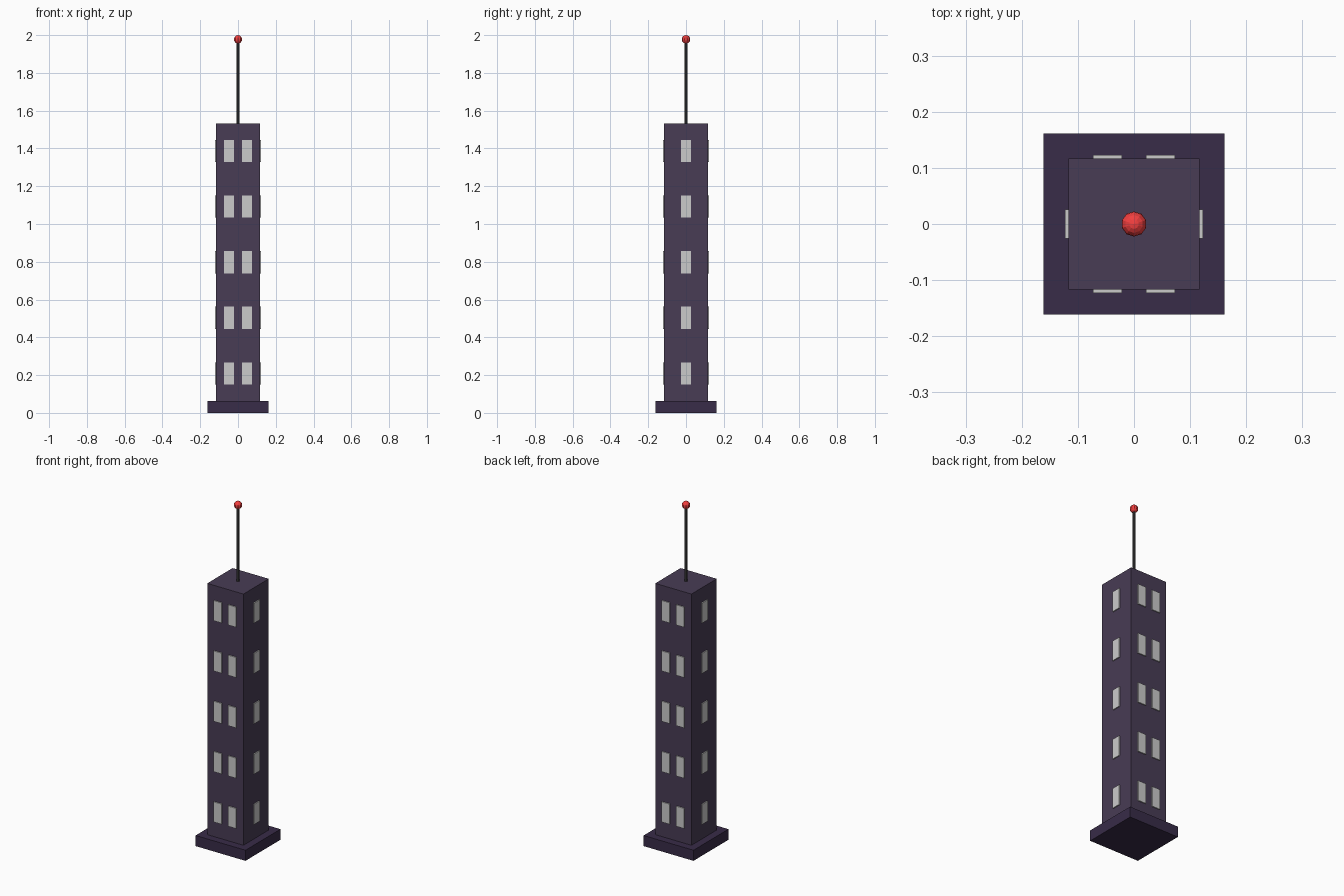
import bpy

if "Cube" in bpy.data.objects:
    bpy.data.objects.remove(bpy.data.objects["Cube"])

def material(name, color):
    m = bpy.data.materials.new(name)
    m.diffuse_color = (*color, 1)
    m.use_nodes = True
    m.node_tree.nodes["Principled BSDF"].inputs["Base Color"].default_value = m.diffuse_color
    return m

def finish(name, mat):
    ob = bpy.context.object
    ob.name = name
    if mat:
        ob.data.materials.append(mat)
    return ob

def box(name, center, size, mat=None):
    bpy.ops.mesh.primitive_cube_add(size=1, location=center)
    ob = finish(name, mat)
    ob.scale = size
    bpy.ops.object.transform_apply(location=False, rotation=False, scale=True)
    return ob

base_mat = material("dark_purple", (0.04, 0.025, 0.065))
wall_mat = material("purple", (0.065, 0.045, 0.09))
mast_mat = material("charcoal", (0.05, 0.05, 0.05))
red_mat = material("red", (0.9, 0.05, 0.05))

BASE_H, TOP, HALF = 0.062, 1.532, 0.117

# Plinth and tower body
box("base", (0, 0, BASE_H / 2), (0.323, 0.323, BASE_H), base_mat)
box("tower", (0, 0, (BASE_H + TOP) / 2), (2 * HALF, 2 * HALF, TOP - BASE_H), wall_mat)

# Windows: a pair on front and back, one on each side, for five floors
W, H, T = 0.052, 0.118, 0.012
for floor in range(5):
    z = 0.209 + floor * 0.2945
    for s in (-1, 1):
        for x in (-0.047, 0.047):
            box("window_front_back", (x, s * HALF, z), (W, T, H))
        box("window_side", (s * HALF, 0, z), (T, W, H))

# Antenna mast and beacon
mast_top = 1.978
bpy.ops.mesh.primitive_cylinder_add(vertices=8, radius=0.008, depth=mast_top - TOP,
                                    location=(0, 0, (mast_top + TOP) / 2))
finish("antenna_mast", mast_mat)
bpy.ops.mesh.primitive_uv_sphere_add(segments=10, ring_count=8, radius=0.0225,
                                     location=(0, 0, 1.9775))
finish("beacon", red_mat)
